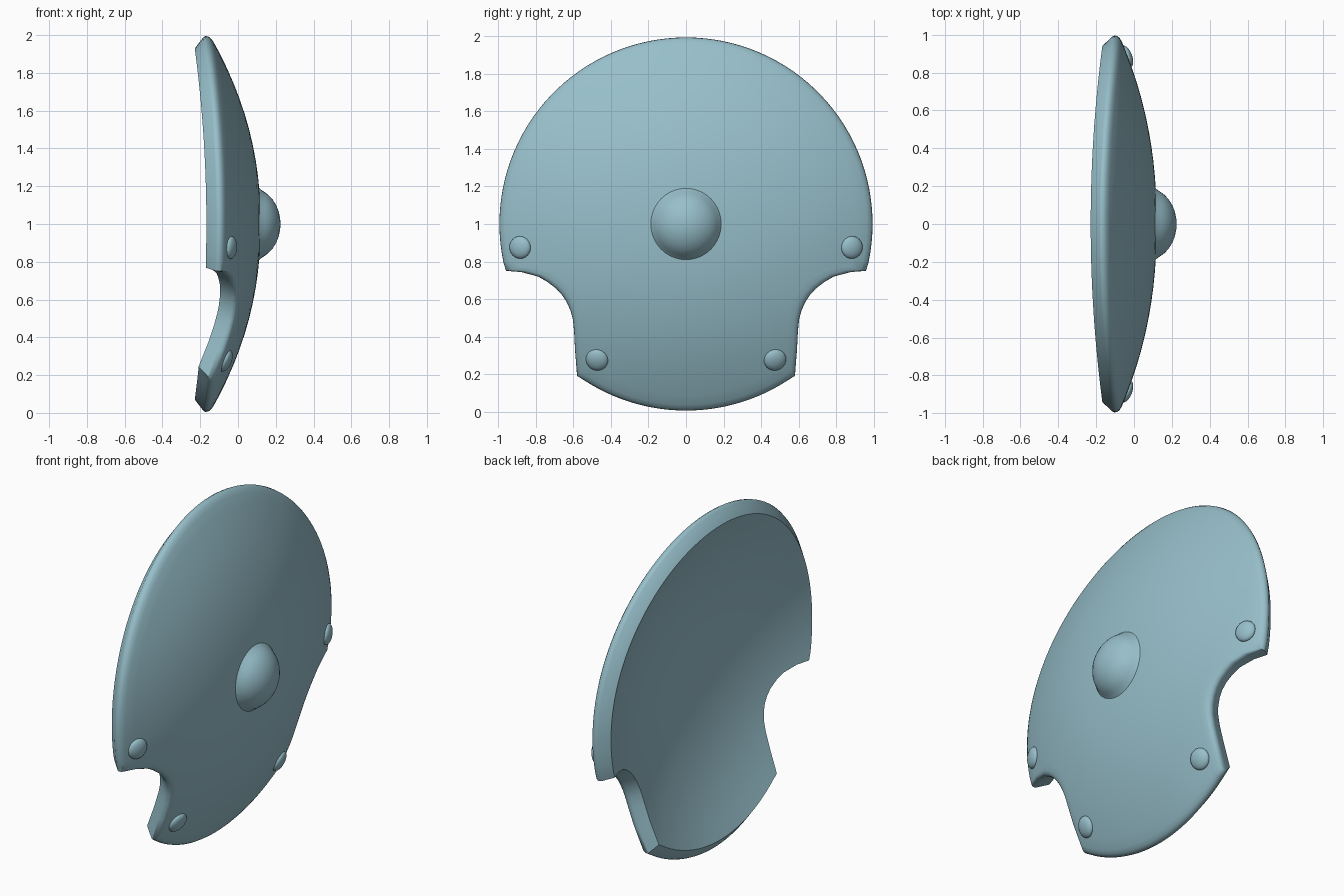
import bpy, bmesh, math
from mathutils import Vector

cube = bpy.data.objects.get("Cube")
if cube:
    bpy.data.objects.remove(cube, do_unlink=True)

steel = bpy.data.materials.new("pale blue steel")
COLOR = (0.31, 0.52, 0.59, 1)
steel.diffuse_color = COLOR
steel.use_nodes = True
steel.node_tree.nodes["Principled BSDF"].inputs["Base Color"].default_value = COLOR


def finish(name, bm, angle):
    bmesh.ops.recalc_face_normals(bm, faces=bm.faces)
    mesh = bpy.data.meshes.new(name)
    bm.to_mesh(mesh)
    bm.free()
    mesh.materials.append(steel)
    ob = bpy.data.objects.new(name, mesh)
    bpy.context.collection.objects.link(ob)
    bpy.ops.object.select_all(action='DESELECT')
    ob.select_set(True)
    bpy.context.view_layer.objects.active = ob
    bpy.ops.object.shade_smooth_by_angle(angle=math.radians(angle))
    return ob


def loft(bm, rings, start=None, end=None):
    """Join closed rings of points, with optional pole points at both ends."""
    loops = [[bm.verts.new(p) for p in ring] for ring in rings]
    n = len(loops[0])
    for a, b in zip(loops, loops[1:]):
        for i in range(n):
            j = (i + 1) % n
            bm.faces.new((a[i], a[j], b[j], b[i]))
    for pole, loop in ((start, loops[0]), (end, loops[-1])):
        if pole is not None:
            v = bm.verts.new(pole)
            for i in range(n):
                bm.faces.new((v, loop[i], loop[(i + 1) % n]))


# Curved shield surface: a dome that is also bent backward at top and bottom
def surface(y, z):
    r = math.hypot(y, z)
    return Vector((0.12 - 0.2 * r ** 2.2 - 0.07 * z * z, y, z + 1))


def normal(y, z, steep=1.0):
    r = max(math.hypot(y, z), 1e-6)
    slope = 0.44 * r ** 0.2
    return Vector((1, steep * slope * y, steep * (slope + 0.14) * z)).normalized()


# Outline: round top, scooped notch on each side, round bottom
NOTCH = [(.96, -.25), (.88, -.256), (.789, -.28), (.74, -.308), (.693, -.344),
         (.66, -.38), (.635, -.419), (.615, -.465), (.603, -.51), (.597, -.57),
         (.592, -.67), (.581, -.81)]


def arc(a, b, n):
    return [(0.995 * math.sin(a + (b - a) * i / n),
             0.995 * math.cos(a + (b - a) * i / n)) for i in range(n + 1)]


half = arc(0, math.atan2(*NOTCH[0]), 36)[:-1] + NOTCH
half += arc(math.atan2(*NOTCH[-1]), math.pi, 14)[1:]
outline = half + [(-y, z) for y, z in half[-2:0:-1]]


def inset(p, d):
    r = math.hypot(*p)
    return p[0] * (1 - d / r), p[1] * (1 - d / r)


# Shield plate: front rings, rounded rim, then the back offset by thickness
THICK = 0.105
STEPS = 12
front = [[surface(y * i / STEPS, z * i / STEPS) for y, z in outline]
         for i in range(1, STEPS)]
rim = []
for d, drop in ((.03, 0), (.011, .004), (.003, .012), (0, .025), (.006, .04)):
    rim.append([surface(*inset(p, d)) - Vector((drop, 0, 0)) for p in outline])
back = [[surface(y * i / STEPS, z * i / STEPS)
         - THICK * normal(y * i / STEPS, z * i / STEPS, 1.4) for y, z in outline]
        for i in range(STEPS, 0, -1)]
bm = bmesh.new()
loft(bm, front + rim + back, surface(0, 0), surface(0, 0) - Vector((THICK, 0, 0)))
finish("shield_plate", bm, 50)

# Central boss with a flared foot
BOSS = [(.205, .095), (.19, .112), (.178, .127), (.166, .145), (.152, .163),
        (.13, .183), (.1, .202), (.065, .216), (.03, .223)]
bm = bmesh.new()
loft(bm, [[(x, r * math.cos(k * math.tau / 40), 1 + r * math.sin(k * math.tau / 40))
           for k in range(40)] for r, x in BOSS], end=(.225, 0, 1))
finish("central_boss", bm, 60)

# Flattened rivets beside the notches, tilted to follow the surface
for side, label in ((1, "left"), (-1, "right")):
    for y, z, level in ((.885, -.125, "upper"), (.475, -.725, "lower")):
        bm = bmesh.new()
        bmesh.ops.create_uvsphere(bm, u_segments=24, v_segments=12, radius=0.06)
        bmesh.ops.scale(bm, vec=(1, 1, 0.45), verts=bm.verts)
        rivet = finish(f"{label}_{level}_rivet", bm, 60)
        rivet.location = surface(side * y, z)
        rivet.rotation_euler = normal(side * y, z).to_track_quat('Z', 'Y').to_euler()
